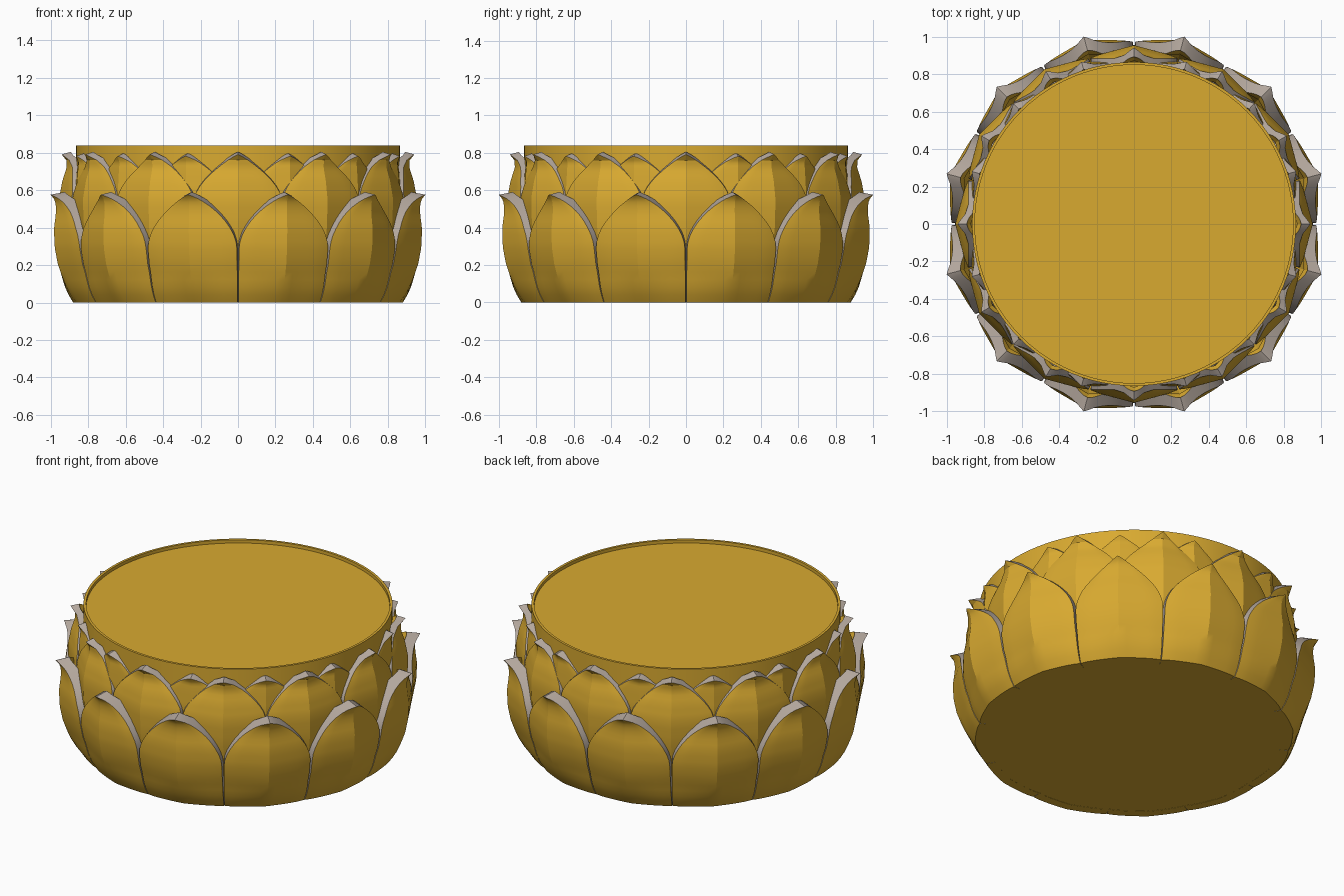
import bpy, bmesh
from math import sin, cos, pi, radians

cube = bpy.data.objects.get("Cube")
if cube:
    bpy.data.objects.remove(cube, do_unlink=True)


def make_material(name, rgb):
    mat = bpy.data.materials.new(name)
    mat.use_nodes = True
    mat.diffuse_color = (*rgb, 1)
    mat.node_tree.nodes["Principled BSDF"].inputs["Base Color"].default_value = (*rgb, 1)
    return mat


gold = make_material("gold", (0.69, 0.4, 0.03))
grey = make_material("warm grey", (0.45, 0.385, 0.335))


def finish(bm, name):
    """Turn a bmesh into a mesh with both materials."""
    bmesh.ops.remove_doubles(bm, verts=bm.verts, dist=0.0002)
    bmesh.ops.recalc_face_normals(bm, faces=bm.faces)
    mesh = bpy.data.meshes.new(name)
    bm.to_mesh(mesh)
    bm.free()
    mesh.materials.append(gold)
    mesh.materials.append(grey)
    return mesh


def add_object(name, mesh, turn=0):
    obj = bpy.data.objects.new(name, mesh)
    obj.rotation_euler.z = turn
    bpy.context.collection.objects.link(obj)
    return obj


def smooth(obj):
    bpy.ops.object.select_all(action="DESELECT")
    obj.select_set(True)
    bpy.context.view_layer.objects.active = obj
    bpy.ops.object.shade_smooth_by_angle(angle=radians(24))


def radius_at(profile, z):
    """Radius of a (z, r) profile at height z."""
    for (z0, r0), (z1, r1) in zip(profile, profile[1:]):
        if z <= z1:
            return r0 + (r1 - r0) * (z - z0) / (z1 - z0)
    return profile[-1][1]


COLS = 12
SECTOR = pi / 12


def petal_mesh(name, profile, shoulder, half, thick, power, point):
    """Closed petal: creased outer face, grey rim, inner face."""
    bm = bmesh.new()
    base, tip = profile[0][0], profile[-1][0]

    def sheet(depth, lift, trim):
        low, top = shoulder + lift, tip + lift
        rows = [(base + (low - base) * i / 7, 1) for i in range(7)]
        for i in range(13):
            t = sin(i / 12 * pi / 2)
            rows.append((low + (top - low) * t, max(0, 1 - t ** power) ** point))
        grid = []
        for z, width in rows:
            rise = (z - base) / (tip - base)
            # The foot is round, the upper part has flat facets
            facet = min(1, 0.35 + 2.5 * rise)
            line = []
            for c in range(COLS + 1):
                u = 2 * c / COLS - 1
                a = u * width * half * (1 - trim * min(1, 0.25 + rise))
                chord = cos(SECTOR) / cos(SECTOR - abs(a))
                r = radius_at(profile, z) * (1 + facet * (chord - 1))
                r -= depth * (1 + 0.4 * rise ** 4) + 0.006 * abs(u) ** 8 * width
                line.append(bm.verts.new((r * cos(a), r * sin(a), z)))
            grid.append(line)
        return grid

    outer = sheet(0, -0.014, 0.03)
    inner = sheet(thick, 0, 0)

    def quad(a, b, c, d, slot):
        bm.faces.new((a, b, c, d)).material_index = slot

    for g in (outer, inner):
        for p, q in zip(g, g[1:]):
            for c in range(COLS):
                quad(p[c], p[c + 1], q[c + 1], q[c], 0)
    for i in range(len(outer) - 1):
        for c in (0, COLS):
            quad(outer[i][c], outer[i + 1][c], inner[i + 1][c], inner[i][c], 1)
    for c in range(COLS):
        quad(outer[0][c], outer[0][c + 1], inner[0][c + 1], inner[0][c], 0)
    return finish(bm, name)


def petal_ring(name, mesh, angles):
    for i, angle in enumerate(angles):
        smooth(add_object(f"{name}_{i + 1}", mesh, radians(angle)))


# Round drum with a thin raised lip
bm = bmesh.new()
outline = [(0, 0.002), (0.865, 0.002), (0.865, 0.84), (0.85, 0.84), (0.85, 0.82), (0, 0.82)]
verts = [bm.verts.new((r, 0, z)) for r, z in outline]
edges = [bm.edges.new(pair) for pair in zip(verts, verts[1:])]
bmesh.ops.spin(bm, geom=verts + edges, cent=(0, 0, 0), axis=(0, 0, 1), angle=2 * pi, steps=96)
smooth(add_object("drum", finish(bm, "drum")))

# Large lower petals
lower = petal_mesh("lower_petal", [
    (0, 0.893), (0.05, 0.93), (0.1, 0.957), (0.2, 0.995), (0.3, 1.015), (0.4, 1.017),
    (0.48, 1.006), (0.53, 1.008), (0.555, 1.018), (0.576, 1.036), (0.59, 1.036)],
    0.3, SECTOR, 0.055, 1.9, 0.85)
petal_ring("lower_petal", lower, range(15, 360, 30))

# Middle petals, filling the gaps of the lower ring
middle = petal_mesh("middle_petal", [
    (0.2, 0.91), (0.4, 0.95), (0.55, 0.957), (0.65, 0.938), (0.72, 0.915),
    (0.76, 0.917), (0.791, 0.942), (0.805, 0.942)], 0.575, SECTOR, 0.035, 1.6, 0.92)
petal_ring("middle_petal", middle, range(0, 360, 30))

# Small upper petals, peeking out behind the middle ring
upper = petal_mesh("upper_petal", [
    (0.45, 0.9), (0.6, 0.907), (0.7, 0.9), (0.75, 0.895), (0.782, 0.91), (0.796, 0.91)],
    0.62, radians(13), 0.03, 1.6, 0.85)
petal_ring("upper_petal", upper, [q + a for q in range(0, 360, 90) for a in (18, 45, 72)])
